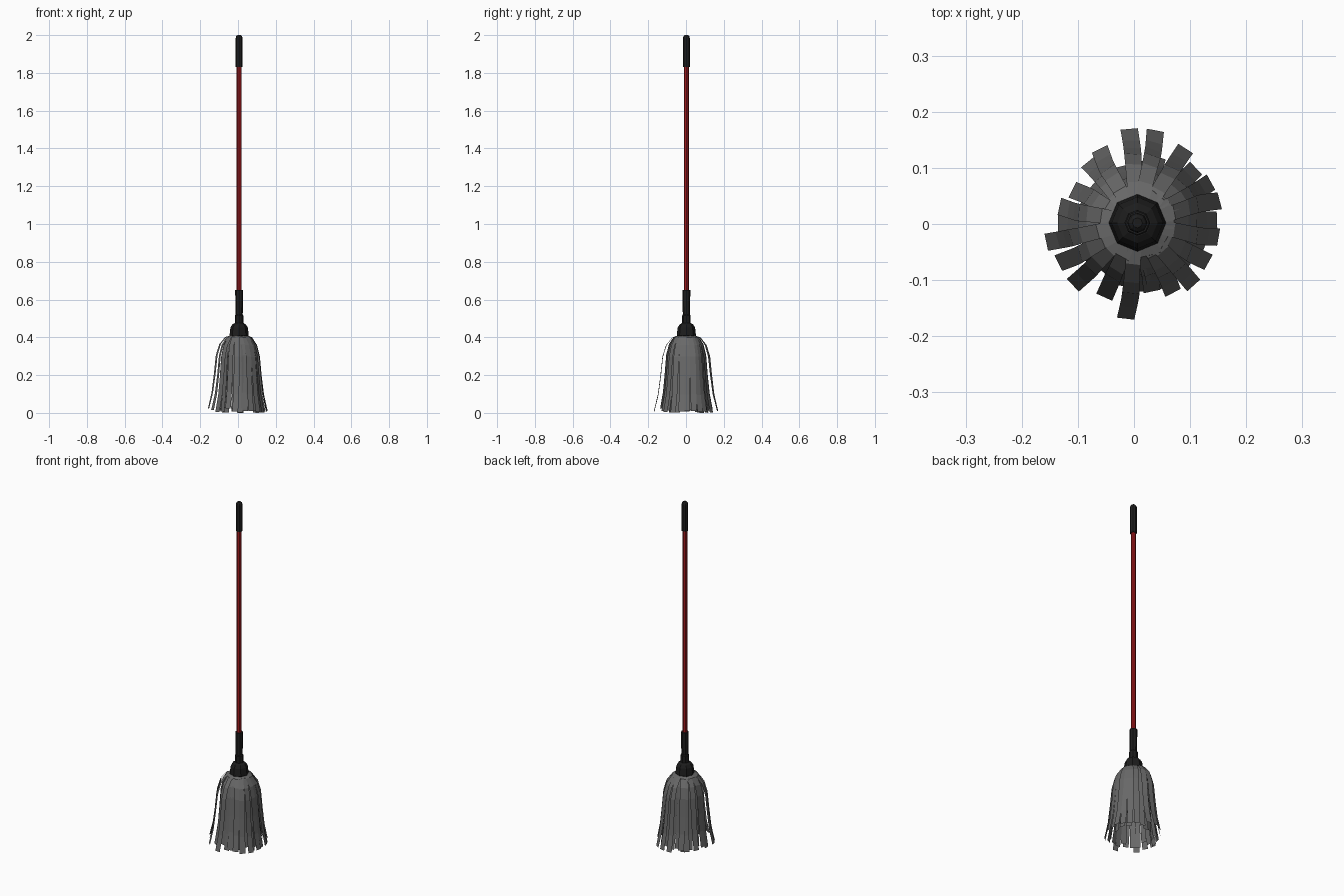
import bpy, bmesh, math, random
from mathutils import Vector

if "Cube" in bpy.data.objects:
    bpy.data.objects.remove(bpy.data.objects["Cube"])

random.seed(4)
CX, CY = 0.006, 0.002


def material(name, rgb):
    m = bpy.data.materials.new(name)
    m.diffuse_color = (*rgb, 1)
    m.use_nodes = True
    m.node_tree.nodes["Principled BSDF"].inputs["Base Color"].default_value = m.diffuse_color
    return m


def finish(bm, name, mat):
    me = bpy.data.meshes.new(name)
    bm.to_mesh(me)
    bm.free()
    me.materials.append(mat)
    ob = bpy.data.objects.new(name, me)
    bpy.context.collection.objects.link(ob)
    return ob


def lathe(name, profile, mat, sides=8):
    """Solid of revolution from (radius, z) rings, capped at both ends."""
    bm = bmesh.new()
    rings = []
    for r, z in profile:
        rings.append([bm.verts.new((CX + r * math.cos(2 * math.pi * i / sides),
                                    CY + r * math.sin(2 * math.pi * i / sides), z))
                      for i in range(sides)])
    for a, b in zip(rings, rings[1:]):
        for i in range(sides):
            j = (i + 1) % sides
            bm.faces.new((a[i], a[j], b[j], b[i]))
    bm.faces.new(rings[0][::-1])
    bm.faces.new(rings[-1])
    return finish(bm, name, mat)


black = material("black_plastic", (0.012, 0.012, 0.012))
red = material("red_paint", (0.35, 0.01, 0.012))
grey = material("grey_cloth", (0.14, 0.14, 0.14))

# Handle, grip, socket and head cap
lathe("handle", [(0.013, 0.6), (0.013, 1.86)], red)
lathe("grip", [(0.018, 1.83), (0.018, 1.985), (0.015, 1.995), (0.009, 2.0)], black)
lathe("socket", [(0.023, 0.46), (0.023, 0.515), (0.019, 0.52), (0.021, 0.65)], black)
lathe("head_cap", [(0.048, 0.405), (0.051, 0.41), (0.046, 0.452),
                   (0.036, 0.468), (0.024, 0.475)], black)


# Cloth strands: flat ribbons falling from under the cap
# (share of the way from cap to tip radius, height)
FALL = [(0.0, 0.412), (0.28, 0.40), (0.52, 0.36), (0.66, 0.30),
        (0.74, 0.20), (0.84, 0.10), (1.0, 0.012)]


def strand(bm, degrees, tip, width=0.031):
    a = math.radians(degrees)
    bend = random.uniform(-0.04, 0.04)
    twist = random.uniform(-0.2, 0.2)
    lift = random.uniform(-0.012, 0.014)
    prev = None
    for k, (f, z) in enumerate(FALL):
        t = k / (len(FALL) - 1)
        ang = a + bend * math.sin(math.pi * t)
        r = 0.036 + (tip - 0.036) * f
        c = Vector((CX + r * math.cos(ang), CY + r * math.sin(ang),
                    max(0.0, z + lift * t)))
        d = a + math.pi / 2 + twist * math.sin(math.pi * t)
        side = Vector((math.cos(d), math.sin(d), 0)) * width * (0.4 + 0.1 * min(1, 2 * t))
        row = (bm.verts.new(c - side), bm.verts.new(c + side))
        if prev:
            bm.faces.new((prev[0], row[0], row[1], prev[1]))
        prev = row


OUTER = [(95, .168), (79, .168), (117, .148), (129, .14), (153, .13), (168, .142),
         (180, .141), (192, .166), (207, .158), (224, .16), (246, .145), (263, .172),
         (282, .125), (297, .14), (312, .15), (331, .145), (350, .147), (2, .142),
         (15, .152), (29, .15), (43, .143), (57, .158)]
bm = bmesh.new()
for deg, tip in OUTER:
    strand(bm, deg, tip)
finish(bm, "outer_strands", grey)

bm = bmesh.new()
for i in range(20):
    strand(bm, i * 18 + random.uniform(-5, 5), random.uniform(0.1, 0.128))
finish(bm, "inner_strands", grey)
